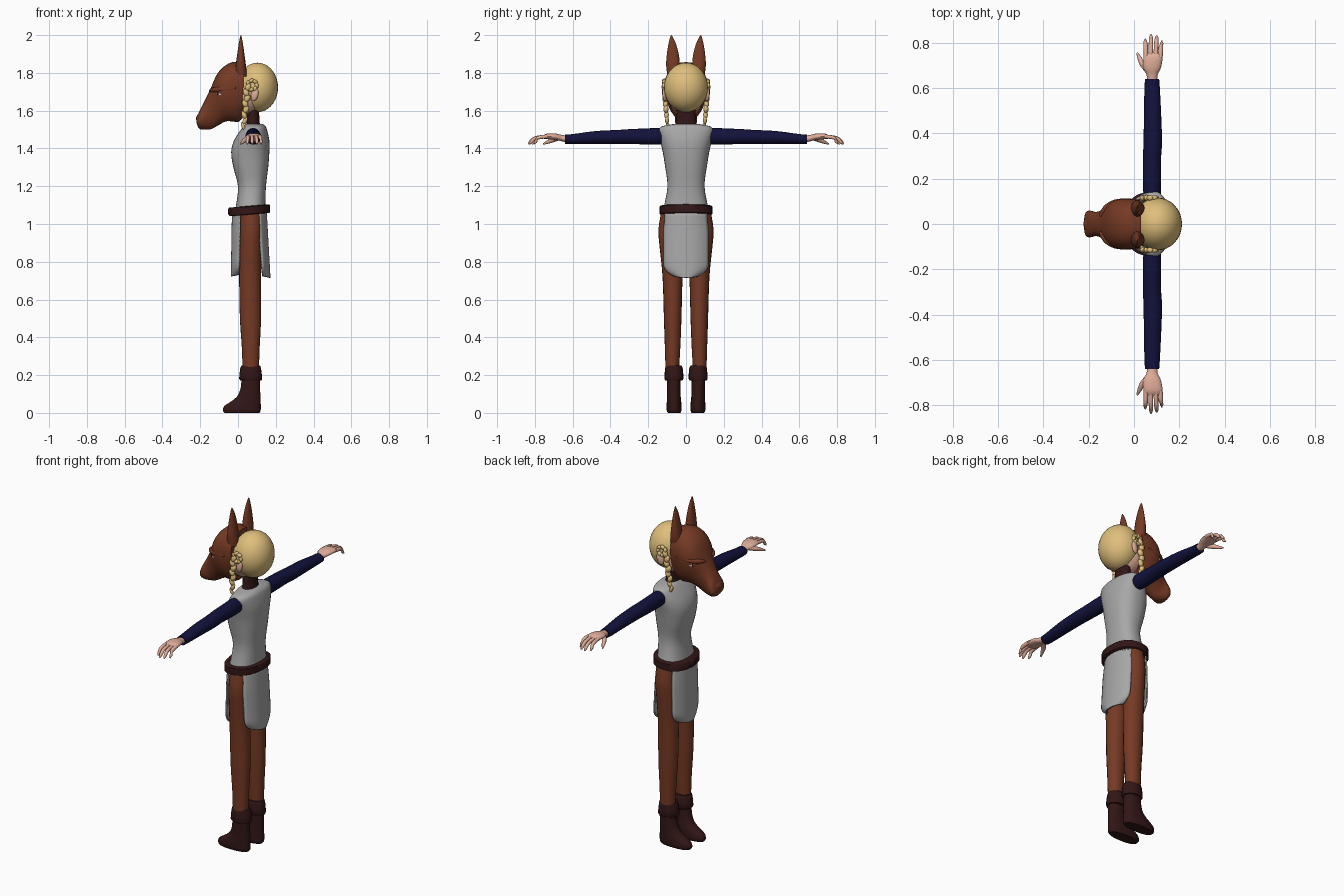
import bpy, bmesh, math
from mathutils import Vector as V, Matrix

if "Cube" in bpy.data.objects:
    bpy.data.objects.remove(bpy.data.objects["Cube"])


def mat(name, r, g, b):
    m = bpy.data.materials.new(name)
    m.diffuse_color = (r, g, b, 1)
    m.use_nodes = True
    m.node_tree.nodes["Principled BSDF"].inputs["Base Color"].default_value = m.diffuse_color
    return m


BROWN = mat("russet brown", 0.18, 0.042, 0.018)
GREY = mat("cloth grey", 0.39, 0.39, 0.39)
TRIM = mat("dark grey trim", 0.12, 0.12, 0.13)
NAVY = mat("navy", 0.006, 0.006, 0.045)
DARK = mat("dark leather", 0.032, 0.008, 0.008)
HAIR = mat("blonde", 0.74, 0.52, 0.2)
SKIN = mat("skin", 0.75, 0.42, 0.32)
WHITE = mat("eye white", 0.85, 0.85, 0.85)
BLACK = mat("pupil", 0.01, 0.01, 0.01)


def finish(bm, name, *mats, angle=50):
    bmesh.ops.recalc_face_normals(bm, faces=bm.faces)
    me = bpy.data.meshes.new(name)
    bm.to_mesh(me)
    bm.free()
    ob = bpy.data.objects.new(name, me)
    bpy.context.collection.objects.link(ob)
    for m in mats:
        me.materials.append(m)
    bpy.ops.object.select_all(action='DESELECT')
    ob.select_set(True)
    bpy.context.view_layer.objects.active = ob
    bpy.ops.object.shade_smooth_by_angle(angle=math.radians(angle))
    return ob


def spline(a, b, c, d, t):
    return 0.5 * (2 * b + (c - a) * t + (2 * a - 5 * b + 4 * c - d) * t * t
                  + (3 * b - a - 3 * c + d) * t ** 3)


def loft(name, m, sections, n=24, steps=3, power=1.0, taper=0.0):
    """Skin through sections (centre, half-axis u, half-axis v)."""
    full = []
    for i in range(len(sections) - 1):
        q = [sections[max(0, min(len(sections) - 1, i + k))] for k in (-1, 0, 1, 2)]
        for s in range(steps):
            full.append([spline(*(p[j] for p in q), s / steps) for j in range(3)])
    full.append(sections[-1])
    bm = bmesh.new()
    rings = []
    for c, u, v in full:
        ring = []
        for k in range(n):
            a = 2 * math.pi * k / n
            cs = math.copysign(abs(math.cos(a)) ** power, math.cos(a))
            sn = math.copysign(abs(math.sin(a)) ** power, math.sin(a))
            ring.append(bm.verts.new(c + u * cs * (1 + taper * sn) + v * sn))
        rings.append(ring)
    for r, s in zip(rings, rings[1:]):
        for k in range(n):
            bm.faces.new((r[k], r[(k + 1) % n], s[(k + 1) % n], s[k]))
    bm.faces.new(rings[0])
    bm.faces.new(rings[-1])
    return finish(bm, name, m)


def level(z, x0, x1, y0, y1):
    """Horizontal section from x and y limits."""
    return (V(((x0 + x1) / 2, (y0 + y1) / 2, z)), V(((x1 - x0) / 2, 0, 0)),
            V((0, abs(y1 - y0) / 2, 0)))


def tube(name, m, pts, n=10, squash=1.0):
    """Round tube through (x, y, z, radius)."""
    P = [V(p[:3]) for p in pts]
    secs = []
    for i, p in enumerate(P):
        t = (P[min(i + 1, len(P) - 1)] - P[max(i - 1, 0)]).normalized()
        ref = V((0, 0, 1)) if abs(t.z) < 0.8 else V((1, 0, 0))
        u = t.cross(ref).normalized()
        secs.append((p, u * pts[i][3], u.cross(t) * pts[i][3] * squash))
    return loft(name, m, secs, n)


def ball(name, m, c, r, yaw=0, pitch=0, seg=16):
    bm = bmesh.new()
    mtx = (Matrix.Translation(c) @ Matrix.Rotation(yaw, 4, 'Z')
           @ Matrix.Rotation(pitch, 4, 'Y') @ Matrix.Diagonal((*r, 1)))
    bmesh.ops.create_uvsphere(bm, u_segments=seg, v_segments=seg // 2 + 2, radius=1, matrix=mtx)
    return finish(bm, name, m)


# torso, belt, neck, hips
loft("torso", GREY, [level(z, a, b, -w, w) for z, a, b, w in (
    (1.05, -.02, .15, .128), (1.1, -.01, .145, .115), (1.2, 0, .148, .098),
    (1.3, -.025, .16, .11), (1.38, -.036, .166, .123), (1.44, -.022, .166, .137),
    (1.495, .012, .155, .145), (1.518, .03, .145, .125), (1.53, .04, .13, .06))], 32, power=.85)
tilt = V((.107, 0, .009))
loft("belt", DARK, [(V((.062, 0, z)), tilt * s, V((0, .14 * s, 0)))
                    for z, s in ((1.05, .96), (1.053, 1), (1.092, 1), (1.096, .96))], 32, 1, .9)
ball("belt_buckle", DARK, (-.042, 0, 1.066), (.012, .03, .022))
loft("neck", DARK, [level(z, a, b, -w, w) for z, a, b, w in (
    (1.49, .03, .13, .075), (1.535, .045, .115, .055), (1.66, .045, .11, .048))], 20)
loft("hips", BROWN, [level(z, a, b, -w, w) for z, a, b, w in (
    (.9, .02, .115, .1), (.96, 0, .14, .135), (1.07, .0, .14, .125))], 28)


# hanging cloth panels with rounded lower corners and a dark hem
def panel(name, face, flare, depth, low):
    bm = bmesh.new()
    nu, nv, rows = 16, 18, []
    for j in range(nv + 1):
        t = j / nv
        v = 1 - (1 - t) ** 1.5
        half = (.108 + .01 * min(1, v * 3)) * (1 - .45 * max(0, (v - .78) / .22) ** 3)
        rows.append([bm.verts.new((
            face + flare * v - depth * abs(k) ** 2.4, half * k,
            1.07 - (1.07 - low) * v + .012 * v * k * k))
            for k in (-1 + 2 * i / nu if 0 < i < nu else (-1 if i == 0 else 1) for i in range(nu + 1))])
    for j in range(nv):
        for i in range(nu):
            f = bm.faces.new((rows[j][i], rows[j][i + 1], rows[j + 1][i + 1], rows[j + 1][i]))
            f.material_index = 1 if j == nv - 1 else 0
    ob = finish(bm, name, GREY, TRIM)
    mod = ob.modifiers.new("thickness", 'SOLIDIFY')
    mod.thickness = .008
    mod.offset = 0


panel("back_skirt_panel", .148, .02, .04, .715)
panel("front_skirt_panel", -.028, -.006, -.04, .722)

for s, side in ((1, "left"), (-1, "right")):
    # legs and boots
    loft(side + "_leg", BROWN, [level(z, a, b, s * y0, s * y1) for z, a, b, y0, y1 in (
        (.21, .025, .11, .038, .108), (.35, .02, .115, .03, .112), (.5, .01, .122, .024, .117),
        (.72, .006, .122, .018, .124), (.88, .006, .127, .006, .14), (.97, .008, .13, .0, .146),
        (1.07, .015, .125, .01, .13))], 20)
    loft(side + "_boot", DARK, [level(z, a, b, s * y0, s * y1) for z, a, b, y0, y1 in (
        (0, -.072, .113, .03, .096), (.012, -.08, .12, .024, .102), (.035, -.074, .121, .024, .103),
        (.055, -.045, .12, .025, .102), (.085, -.006, .119, .028, .1), (.13, .014, .117, .03, .1),
        (.2, .02, .117, .03, .102))], 24, 2, .85)
    loft(side + "_boot_cuff", DARK, [level(z, a, b, s * y0, s * y1) for z, a, b, y0, y1 in (
        (.172, .018, .122, .024, .106), (.18, .006, .128, .014, .114), (.235, .012, .122, .017, .111),
        (.25, .018, .117, .024, .106))], 20, 2)

    # sleeve and hand
    loft(side + "_sleeve", NAVY, [(V((x, s * y, z)), V((rx, 0, 0)), V((0, 0, rz)))
         for y, x, z, rx, rz in (
         (.11, .08, 1.466, .036, .04), (.16, .08, 1.464, .04, .044), (.3, .08, 1.463, .04, .039),
         (.36, .083, 1.461, .041, .037), (.48, .082, 1.458, .038, .034), (.6, .08, 1.45, .034, .026),
         (.64, .08, 1.449, .031, .025))], 20)
    loft(side + "_palm", SKIN, [(V((x, s * y, z)), V((rx, 0, 0)), V((0, 0, rz)))
         for y, x, z, rx, rz in (
         (.63, .08, 1.45, .022, .018), (.66, .08, 1.455, .025, .017), (.69, .08, 1.462, .039, .017),
         (.735, .084, 1.464, .042, .015), (.757, .085, 1.46, .035, .008))], 16)
    for i, (x, fx, end) in enumerate(((.053, .05, .815), (.074, .075, .835),
                                      (.096, .1, .83), (.116, .122, .807))):
        tube(f"{side}_finger_{i + 1}", SKIN, [
            (x, s * .735, 1.464, .0105), (x * .5 + fx * .5, s * (.76 + end) / 2, 1.456, .0095),
            (fx, s * (end - .012), 1.436, .0085), (fx, s * end, 1.423, .004)])
    tube(side + "_thumb", SKIN, [(.062, s * .675, 1.455, .013), (.038, s * .705, 1.445, .0125),
                                 (.024, s * .733, 1.433, .009), (.014, s * .755, 1.424, .004)])

    # mask ear, brow and eye
    loft(side + "_mask_ear", BROWN, [(V((x, s * y, z)), V((rx, 0, 0)), V((0, ry, 0)))
         for x, y, z, rx, ry in (
         (.015, .068, 1.78, .033, .03), (.015, .069, 1.84, .027, .037), (.015, .07, 1.9, .019, .032),
         (.015, .073, 1.955, .011, .02), (.015, .077, 1.99, .004, .007), (.015, .078, 2.0, .001, .001))], 14)
    tube(side + "_mask_brow", BROWN, [(-.15, s * .035, 1.705, .006), (-.125, s * .07, 1.71, .013),
                                      (-.08, s * .097, 1.715, .012), (-.01, s * .108, 1.72, .005)])
    ball(side + "_eye", WHITE, (-.1, s * .086, 1.69), (.021, .009, .011), s * .6, .25)
    ball(side + "_pupil", BLACK, (-.106, s * .089, 1.69), (.006, .006, .007), s * .6, seg=10)

    # human ear, coiled knot and hanging braid
    ball(side + "_ear", SKIN, (.088, s * .112, 1.685), (.02, .012, .036), s * .3, .25)
    for k in range(7):
        a = 2 * math.pi * k / 7
        ball(f"{side}_hair_knot_{k + 1}", HAIR,
             (.075 + .024 * math.cos(a), s * .115, 1.735 + .024 * math.sin(a)),
             (.016, .012, .01), pitch=-a + 1.2, seg=10)
    for k in range(9):
        t = k / 8
        w = .017 * math.sin(math.pi * (.35 + .52 * t))
        ball(f"{side}_braid_{k + 1}", HAIR, (.05 - .022 * t + .004 * (-1) ** k,
             s * (.117 - .022 * t), 1.725 - .235 * t), (w, w * .85, .022),
             pitch=.35 * (-1) ** k, seg=10)

# head and hair
ball("head", SKIN, (.05, 0, 1.68), (.09, .098, .1), seg=24)
ball("hair", HAIR, (.103, 0, 1.723), (.109, .116, .131), seg=32)

# animal mask: skull running down into the muzzle
loft("mask", BROWN, [((V((a, 0, b)) + V((c, 0, d))) / 2, V((0, w, 0)), (V((a, 0, b)) - V((c, 0, d))) / 2)
     for a, b, c, d, w in (
     (.03, 1.85, .025, 1.56, .105), (-.03, 1.857, 0, 1.54, .109), (-.085, 1.825, -.03, 1.543, .108),
     (-.118, 1.78, -.065, 1.543, .095), (-.148, 1.71, -.1, 1.525, .068), (-.18, 1.645, -.14, 1.503, .052),
     (-.207, 1.592, -.175, 1.499, .058), (-.219, 1.557, -.2, 1.502, .05), (-.221, 1.54, -.212, 1.512, .025))],
     28, 3, .9, .18)
ball("nose", BROWN, (-.208, 0, 1.565), (.013, .03, .022), pitch=.4)
